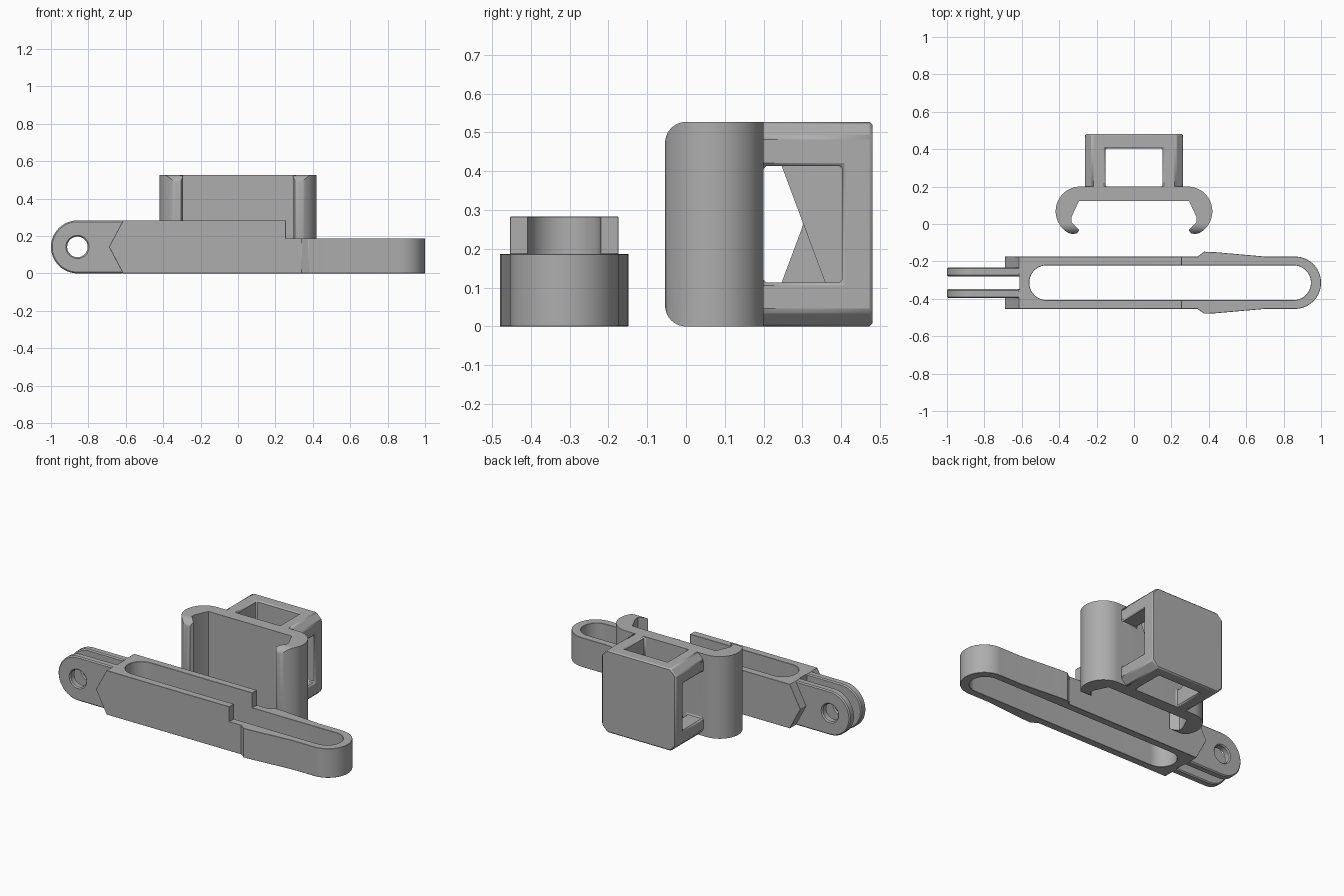
import bpy
import bmesh
from math import sin, cos, pi, radians

if "Cube" in bpy.data.objects:
    bpy.data.objects.remove(bpy.data.objects["Cube"], do_unlink=True)

grey = bpy.data.materials.new("grey plastic")
grey.use_nodes = True
grey.diffuse_color = (0.42, 0.42, 0.42, 1)
grey.node_tree.nodes["Principled BSDF"].inputs["Base Color"].default_value = (0.42, 0.42, 0.42, 1)


def arc(cx, cy, r, start, end, steps=20):
    """Points on a circle between two angles in degrees."""
    angles = [radians(start + (end - start) * i / steps) for i in range(steps + 1)]
    return [(cx + r * cos(a), cy + r * sin(a)) for a in angles]


def prism(name, outline, axis, lo, hi):
    """Extrude a closed 2D outline along an axis."""
    place = {"x": lambda a, b, t: (t, a, b),
             "y": lambda a, b, t: (a, t, b),
             "z": lambda a, b, t: (a, b, t)}[axis]
    bm = bmesh.new()
    low = [bm.verts.new(place(a, b, lo)) for a, b in outline]
    high = [bm.verts.new(place(a, b, hi)) for a, b in outline]
    bm.faces.new(low)
    bm.faces.new(high)
    n = len(outline)
    for i in range(n):
        j = (i + 1) % n
        bm.faces.new((low[i], low[j], high[j], high[i]))
    bmesh.ops.recalc_face_normals(bm, faces=bm.faces)
    mesh = bpy.data.meshes.new(name)
    bm.to_mesh(mesh)
    bm.free()
    mesh.materials.append(grey)
    obj = bpy.data.objects.new(name, mesh)
    bpy.context.collection.objects.link(obj)
    return obj


def rect(a0, a1, b0, b1):
    return [(a0, b0), (a1, b0), (a1, b1), (a0, b1)]


def activate(obj):
    bpy.ops.object.select_all(action="DESELECT")
    obj.select_set(True)
    bpy.context.view_layer.objects.active = obj


def combine(obj, tool, operation="DIFFERENCE"):
    """Apply a boolean and discard the tool."""
    activate(obj)
    mod = obj.modifiers.new("boolean", "BOOLEAN")
    mod.operation = operation
    mod.solver = "EXACT"
    mod.object = tool
    bpy.ops.object.modifier_apply(modifier=mod.name)
    bpy.data.objects.remove(tool, do_unlink=True)


def finish(obj, bevel=0.007):
    """Soften sharp edges and smooth the curved faces."""
    activate(obj)
    if bevel:
        mod = obj.modifiers.new("edge chamfer", "BEVEL")
        mod.width = bevel
        mod.segments = 1
        mod.limit_method = "ANGLE"
        mod.angle_limit = radians(35)
    bpy.ops.object.shade_smooth_by_angle(angle=radians(30))


# Slotted arm: plan outline trimmed by a side profile
MID, HALF, TOP, LOW = -0.314, 0.14, 0.283, 0.187
grip = [(0.34, HALF), (0.375, 0.166), (0.44, 0.163), (0.70, HALF)]
plan = [(-0.75, MID - HALF)] + [(x, MID - y) for x, y in grip]
plan += arc(1 - HALF, MID, HALF, -90, 90, 32)
plan += [(x, MID + y) for x, y in reversed(grip)] + [(-0.75, MID + HALF)]
arm = prism("slotted_arm", plan, "z", -0.1, 0.5)
side = [(-0.69, TOP / 2), (-0.615, 0), (1.1, 0), (1.1, LOW),
        (0.256, LOW), (0.256, TOP), (-0.615, TOP)]
combine(arm, prism("side_profile", side, "y", -0.7, 0.1), "INTERSECT")
slot = arc(0.853, MID, 0.093, -90, 90) + arc(-0.467, MID, 0.093, 90, 270)
combine(arm, prism("slot_cutter", slot, "z", -0.2, 0.6))
combine(arm, prism("fork_gap", rect(-0.8, -0.612, MID - 0.034, MID + 0.034), "z", -0.2, 0.6))
finish(arm)

# Pair of hinge prongs with a pin hole
R = TOP / 2
for name, offset in (("right_hinge_prong", -0.058), ("left_hinge_prong", 0.058)):
    tab = [(-0.59, 0.008), (-0.59, TOP - 0.008), (-0.62, TOP)] + arc(R - 1, R, R, 90, 270, 32) + [(-0.62, 0)]
    y = MID + offset
    prong = prism(name, tab, "y", y - 0.024, y + 0.024)
    combine(prong, prism("pin_hole", arc(R - 1, R, 0.055, 0, 348.75, 31), "y", y - 0.1, y + 0.1))
    finish(prong)

# Spring clip: back plate with two curled hooks
H = 0.527
hook = arc(0.287, 0.068, 0.132, 90, -62, 24)
hook += [(0.328, -0.054), (0.305, -0.05), (0.293, -0.033), (0.335, 0.01),
         (0.335, 0.035), (0.295, 0.122)]
clip = prism("clip", hook + [(-x, y) for x, y in reversed(hook)], "z", -0.1, 0.7)
rounded = [(0.3, 0), (0.3, H)] + arc(0.0, H - 0.054, 0.054, 90, 180, 10) + arc(0.0, 0.054, 0.054, 180, 270, 10)
combine(clip, prism("rounded_limits", rounded, "x", -0.6, 0.6), "INTERSECT")
finish(clip, 0)

# Open box frame behind the clip, with long edges chamfered
W, C = 0.263, 0.038
octagon = [(-W, C), (-W + C, 0), (W - C, 0), (W, C),
           (W, H - C), (W - C, H), (-W + C, H), (-W, H - C)]
frame = prism("box_frame", octagon, "y", 0.17, 0.48)
combine(frame, prism("vertical_opening", rect(-0.152, 0.152, 0.2, 0.405), "z", -0.1, 0.7))
combine(frame, prism("side_opening", rect(0.2, 0.402, 0.113, 0.414), "x", -0.5, 0.5))
finish(frame)
